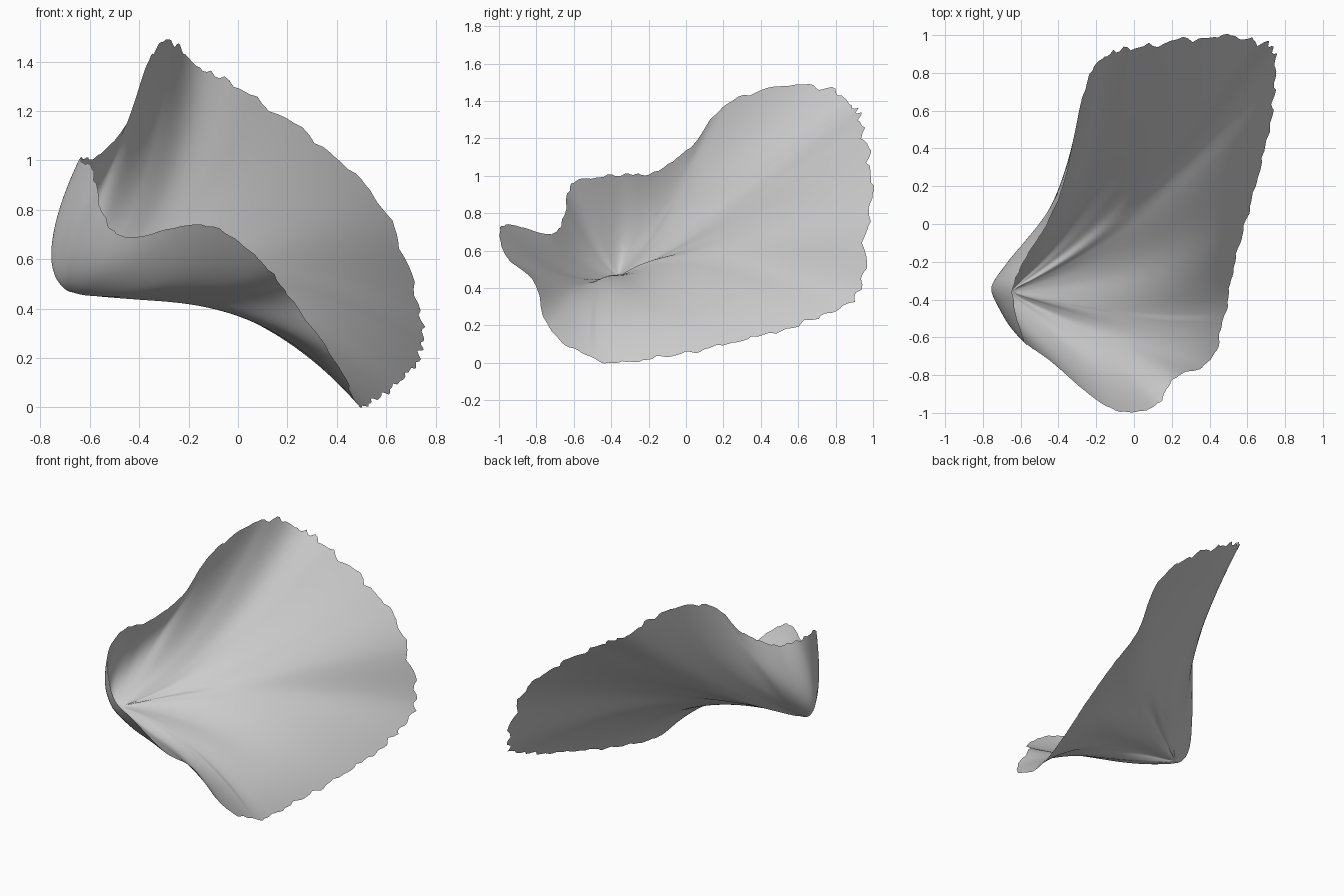
import bpy
import bmesh
import math
import random
from mathutils import Vector

random.seed(4)

if "Cube" in bpy.data.objects:
    bpy.data.objects.remove(bpy.data.objects["Cube"])

# Fan lines start at the cup bottom, pass a middle point and end on the rim
CUP_BOTTOM = Vector((-.67, -.36, .46))

RIM = [
    (.48, -.5, .02), (.4, -.73, .18), (.22, -.81, .43), (.11, -.96, .57),
    (-.12, -.98, .74), (-.45, -.72, .69), (-.55, -.65, .8), (-.59, -.6, .96),
    (-.64, -.36, 1.01), (-.57, -.18, 1.02), (-.45, .02, 1.15), (-.36, .25, 1.41),
    (-.27, .68, 1.48), (-.17, .87, 1.38), (.05, .94, 1.265), (.4, .99, 1.01),
    (.63, .97, .73), (.74, .92, .37), (.74, .65, .22),
    (.67, .3, .12), (.59, 0, .05), (.51, -.3, .01),
]

MIDDLE = [
    (-.03, -.48, .385), (-.05, -.57, .39), (-.13, -.62, .42), (-.21, -.66, .46),
    (-.35, -.66, .5), (-.57, -.55, .52), (-.67, -.49, .57), (-.71, -.45, .61),
    (-.755, -.34, .645), (-.69, -.23, .7), (-.61, -.14, .76), (-.52, -.06, .82),
    (-.41, .07, .84), (-.32, .13, .79), (-.22, .17, .75), (-.09, .18, .7),
    (0, .17, .64), (.05, .13, .57), (.07, .05, .51),
    (.06, -.08, .45), (.04, -.22, .41), (.01, -.36, .39),
]

STEPS = 12                      # columns between two fan lines
COLUMNS = STEPS * len(RIM)
RINGS = 30


def closed_spline(points, t):
    """Point on a smooth closed curve through the given points."""
    i, f = int(t), t - int(t)
    a, b, c, d = (Vector(points[(i + k) % len(points)]) for k in (-1, 0, 1, 2))
    return b + (c - a) * f / 2 + (a * 2 - b * 5 + c * 4 - d) * f * f / 2 \
        + (b * 3 - a - c * 3 + d) * f ** 3 / 2


def fan_point(t, s):
    """Point on the sheet: t runs round the rim, s runs out from the cup bottom."""
    middle, rim = closed_spline(MIDDLE, t), closed_spline(RIM, t)
    point = CUP_BOTTOM * (2 * s - 1) * (s - 1) + middle * 4 * s * (1 - s) + rim * s * (2 * s - 1)
    ripple = math.sin(t * 2.7 + 3 * s) + math.sin(t * 1.6 - 5 * s)
    point.z += .02 * ripple * s * s * (1 - s)
    return point


def add_material(name, colour):
    material = bpy.data.materials.new(name)
    material.use_nodes = True
    material.diffuse_color = colour
    material.node_tree.nodes["Principled BSDF"].inputs["Base Color"].default_value = colour
    return material


# Ragged rim: a little random length for each column
ragged = [random.uniform(-.01, .009) for _ in range(COLUMNS)]
ragged = [(ragged[i] + ragged[i - 1]) * .7 for i in range(COLUMNS)]

# Sheet: rings of vertices joined by quads, closed by a fan at the cup bottom
bm = bmesh.new()
centre = bm.verts.new(CUP_BOTTOM)
rings = []
for r in range(1, RINGS + 1):
    s = r / RINGS
    rings.append([bm.verts.new(fan_point(c / STEPS, s * (1 + ragged[c] * s ** 12)))
                  for c in range(COLUMNS)])
for c in range(COLUMNS):
    n = (c + 1) % COLUMNS
    bm.faces.new((centre, rings[0][n], rings[0][c]))
    for inner, outer in zip(rings, rings[1:]):
        bm.faces.new((inner[c], inner[n], outer[n], outer[c]))

# Make the hollow side the front of the sheet
bmesh.ops.recalc_face_normals(bm, faces=bm.faces)
if sum(f.normal.z * f.calc_area() for f in bm.faces) < 0:
    bmesh.ops.reverse_faces(bm, faces=bm.faces)

# Soften the pinch where the fan lines meet
hollow = [v for ring in rings[:6] for v in ring] + [centre]
for _ in range(4):
    bmesh.ops.smooth_vert(bm, verts=hollow, factor=.5,
                          use_axis_x=True, use_axis_y=True, use_axis_z=True)
for face in bm.faces:
    face.smooth = True

mesh = bpy.data.meshes.new("curled_petal")
bm.to_mesh(mesh)
bm.free()
mesh.materials.append(add_material("pale_grey", (.6, .6, .6, 1)))
petal = bpy.data.objects.new("curled_petal", mesh)
bpy.context.collection.objects.link(petal)
